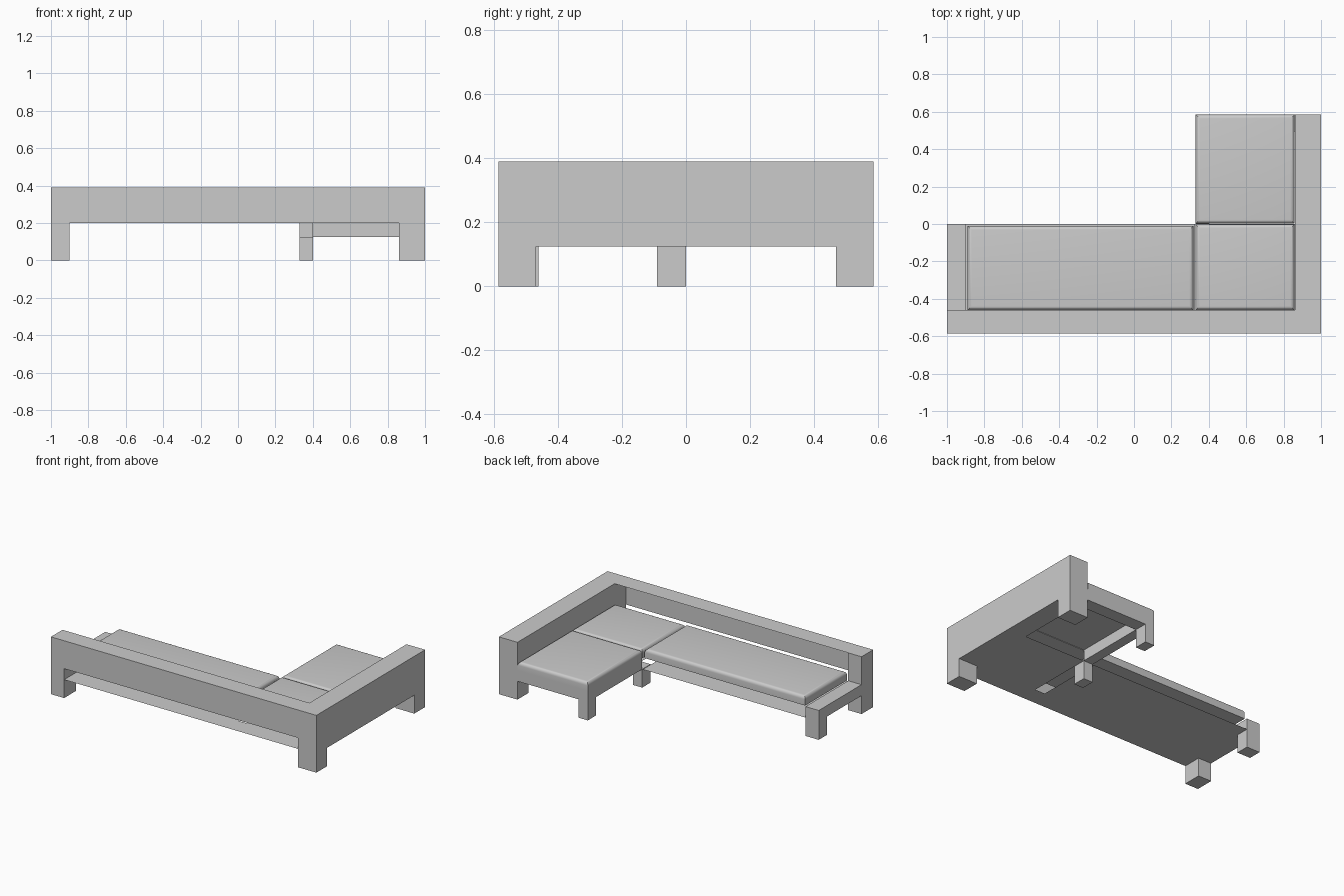
import bpy, bmesh

if "Cube" in bpy.data.objects:
    bpy.data.objects.remove(bpy.data.objects["Cube"])


def finish(name, bm):
    bmesh.ops.recalc_face_normals(bm, faces=bm.faces)
    mesh = bpy.data.meshes.new(name)
    bm.to_mesh(mesh)
    bm.free()
    obj = bpy.data.objects.new(name, mesh)
    bpy.context.collection.objects.link(obj)
    return obj


def add_box(bm, x, y, z):
    cube = bmesh.ops.create_cube(bm, size=1)
    for v in cube["verts"]:
        v.co = (x[0] if v.co.x < 0 else x[1],
                y[0] if v.co.y < 0 else y[1],
                z[0] if v.co.z < 0 else z[1])


def box(name, x, y, z):
    bm = bmesh.new()
    add_box(bm, x, y, z)
    return finish(name, bm)


def sheets(name, quads):
    bm = bmesh.new()
    for q in quads:
        bm.faces.new([bm.verts.new(p) for p in q])
    bmesh.ops.remove_doubles(bm, verts=bm.verts, dist=1e-5)
    return finish(name, bm)


def cushion(name, x, y, z, radius=0.022):
    # soft rounded top rim, straight lower sides
    bm = bmesh.new()
    add_box(bm, x, y, z)
    rim = [e for e in bm.edges if all(v.co.z > z[1] - 1e-4 for v in e.verts)]
    bmesh.ops.bevel(bm, geom=rim, offset=radius, segments=5, profile=0.5, affect='EDGES')
    obj = finish(name, bm)
    bpy.ops.object.select_all(action='DESELECT')
    obj.select_set(True)
    bpy.context.view_layer.objects.active = obj
    bpy.ops.object.shade_smooth_by_angle(angle=0.6)
    return obj


BASE, RAIL, TOP = 0.125, 0.20, 0.39
FRONT, INNER, BACK = -0.585, -0.46, 0.585


def flat(x0, x1, y0, y1, z):
    return [(x0, y0, z), (x1, y0, z), (x1, y1, z), (x0, y1, z)]


# Arm along the right side and the post at the far left end
box("side_arm", (0.86, 1), (FRONT, BACK), (BASE, TOP))
box("end_post", (-1, -0.9), (FRONT, INNER), (0, TOP))

# Long backrest: thin outer panel with a flat cap
sheets("long_backrest", [
    [(-0.9, FRONT, RAIL), (0.86, FRONT, RAIL), (0.86, FRONT, TOP), (-0.9, FRONT, TOP)],
    flat(-0.9, 0.86, FRONT, INNER, TOP)])

# Thin seat platform with a slot under the cushion joint
sheets("seat_platform", [
    flat(-0.9, 0.325, FRONT, 0, BASE),
    flat(0.325, 0.4, FRONT, INNER, BASE),
    flat(0.4, 0.86, FRONT, 0, BASE)])

# Rails at the open end and around the chaise
box("end_rail", (-1, -0.9), (INNER, 0), (BASE, RAIL))
box("chaise_side_rail", (0.33, 0.4), (0, BACK), (BASE, RAIL))
box("chaise_end_rail", (0.4, 0.86), (0.495, BACK), (BASE, RAIL))

# Legs
legs = {
    "corner_leg": ((0.86, 1), (FRONT, -0.468)),
    "arm_leg": ((0.86, 1), (0.468, BACK)),
    "chaise_leg": ((0.33, 0.4), (0.495, BACK)),
    "middle_leg": ((0.33, 0.4), (-0.09, 0)),
    "end_leg": ((-1, -0.9), (-0.09, 0)),
}
for name, (x, y) in legs.items():
    box(name, x, y, (0, BASE))

# Seat cushions
cushion("long_cushion", (-0.89, 0.318), (INNER, -0.01), (RAIL, 0.262))
cushion("corner_cushion", (0.33, 0.858), (INNER, -0.002), (RAIL, 0.257))
cushion("chaise_cushion", (0.33, 0.858), (0.002, BACK), (RAIL, 0.257))
